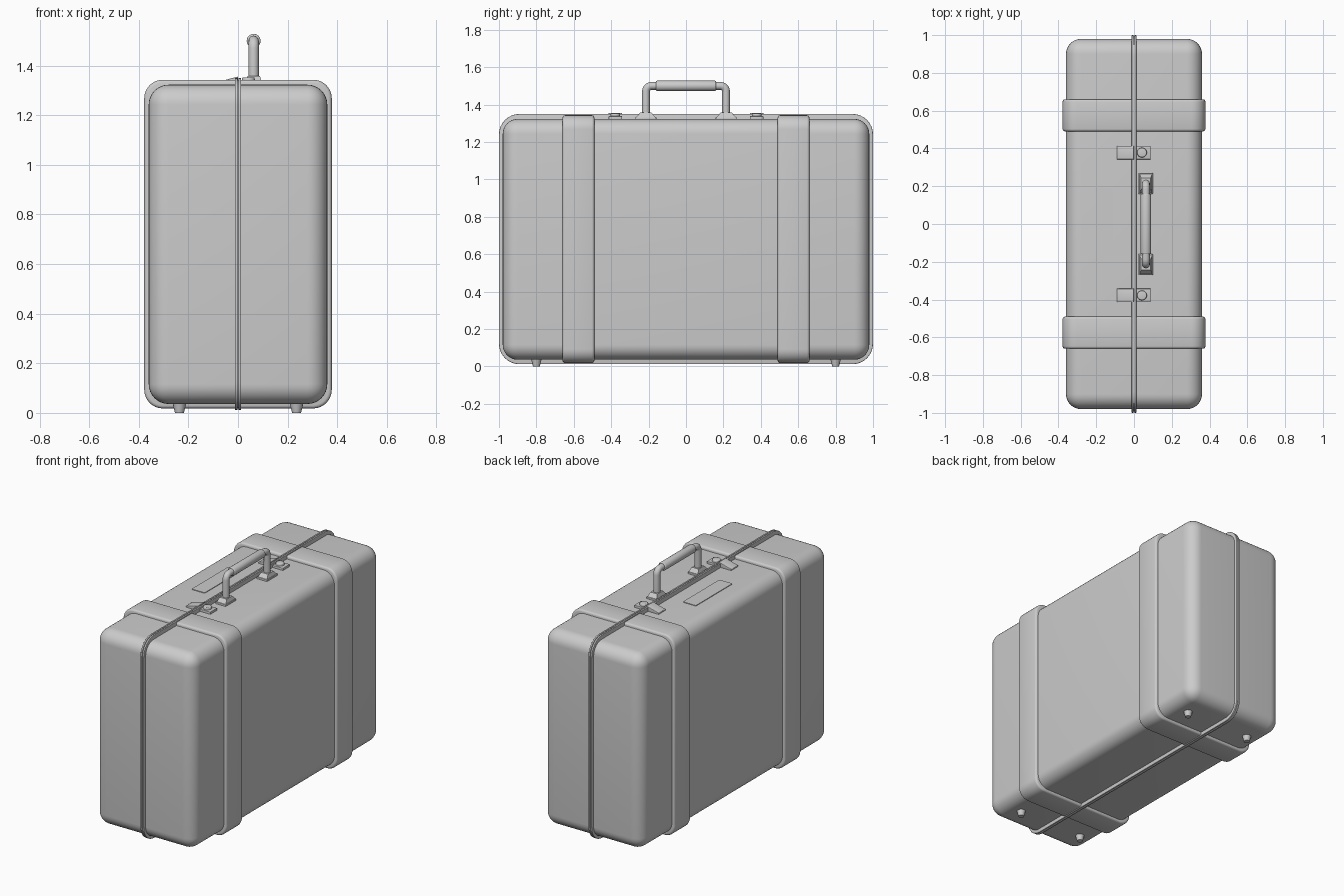
import bpy, bmesh, math
from mathutils import Vector, Matrix

if "Cube" in bpy.data.objects:
    bpy.data.objects.remove(bpy.data.objects["Cube"])

gray = bpy.data.materials.new("plain_gray")
gray.diffuse_color = (0.6, 0.6, 0.6, 1)
gray.use_nodes = True
gray.node_tree.nodes["Principled BSDF"].inputs["Base Color"].default_value = gray.diffuse_color


def finish(name, bm):
    """Turn a bmesh into a smooth-by-angle object."""
    bmesh.ops.recalc_face_normals(bm, faces=bm.faces[:])
    me = bpy.data.meshes.new(name)
    bm.to_mesh(me)
    bm.free()
    me.materials.append(gray)
    ob = bpy.data.objects.new(name, me)
    bpy.context.collection.objects.link(ob)
    smooth(ob)
    return ob


def smooth(ob):
    bpy.ops.object.select_all(action='DESELECT')
    ob.select_set(True)
    bpy.context.view_layer.objects.active = ob
    bpy.ops.object.shade_smooth_by_angle(angle=math.radians(35))


def box(name, lo, hi, radius=0, axis=None, edge=0, top=None, slope=None):
    """Box from lo to hi. axis: round only edges along that axis by radius, then
    soften the rest by edge. top: taper of the top. slope: z drop at the x=lo side."""
    lo, hi = Vector(lo), Vector(hi)
    bm = bmesh.new()
    bmesh.ops.create_cube(bm, size=1, matrix=Matrix.Translation((lo + hi) / 2)
                          @ Matrix.Diagonal((hi - lo).to_4d()))
    mid = (lo + hi) / 2
    for v in bm.verts:
        if v.co.z > mid.z:
            if top:
                v.co.x = mid.x + (v.co.x - mid.x) * top[0]
                v.co.y = mid.y + (v.co.y - mid.y) * top[1]
            if slope and v.co.x < mid.x:
                v.co.z -= slope
    if radius:
        edges = [e for e in bm.edges if axis is None or
                 abs((e.verts[0].co - e.verts[1].co).normalized()[axis]) > 0.9]
        bmesh.ops.bevel(bm, geom=edges, offset=radius, segments=8,
                        profile=0.5, affect='EDGES')
    if edge:
        bm.normal_update()
        edges = [e for e in bm.edges if e.calc_face_angle(0) > 0.7]
        bmesh.ops.bevel(bm, geom=edges, offset=edge, segments=3,
                        profile=0.5, affect='EDGES')
    return finish(name, bm)


def cylinder(name, center, r_low, r_high, length, along_y=False, edge=0, sides=24):
    bm = bmesh.new()
    rot = Matrix.Rotation(math.radians(90), 4, 'X') if along_y else Matrix()
    bmesh.ops.create_cone(bm, cap_ends=True, segments=sides, radius1=r_low,
                          radius2=r_high, depth=length,
                          matrix=Matrix.Translation(center) @ rot)
    if edge:
        edges = [e for e in bm.edges if e.calc_face_angle(0) > 1]
        bmesh.ops.bevel(bm, geom=edges, offset=edge, segments=3,
                        profile=0.5, affect='EDGES')
    return finish(name, bm)


# main shell
box("case_body", (-0.36, -0.98, 0.036), (0.36, 0.98, 1.323), 0.08)

# closing rim: two lips and a recessed seam
for side in (-1, 1):
    a, b = sorted((side * 0.0015, side * 0.013))
    box("rim_lip", (a, -1, 0.012), (b, 1, 1.35), 0.11, axis=0, edge=0.003)
box("rim_seam", (-0.003, -0.993, 0.018), (0.003, 0.993, 1.343), 0.105, axis=0)

for s in (-1, 1):
    # wrap-around straps
    y0, y1 = sorted((s * 0.49, s * 0.66))
    box("strap", (-0.378, y0, 0.018), (0.378, y1, 1.343), 0.075, axis=1, edge=0.013)
    # feet
    for x in (-0.236, 0.236):
        cylinder("foot", (x, s * 0.8, 0.022), 0.018, 0.029, 0.044, sides=16)
    # latch: sloping hasp, catch plate and round button
    y0, y1 = s * 0.378 - 0.036, s * 0.378 + 0.036
    box("latch_hasp", (-0.09, y0, 1.315), (0.0, y1, 1.356), edge=0.003, slope=0.024)
    box("latch_plate", (0.0, y0, 1.315), (0.088, y1, 1.338), edge=0.003)
    cylinder("latch_button", (0.042, s * 0.378, 1.34), 0.027, 0.025, 0.026, edge=0.005)
    # handle mounts
    yc = s * 0.215
    box("handle_mount", (0.023, yc - 0.056, 1.315), (0.1, yc + 0.056, 1.334), edge=0.003)
    box("handle_socket", (0.028, yc - 0.053, 1.33), (0.098, yc + 0.053, 1.358),
        top=(0.72, 0.55))

# bent handle bar
half, top_z, r = 0.214, 1.5, 0.03
arc = [(half - r + r * math.cos(t), top_z - r + r * math.sin(t))
       for t in [i * math.pi / 12 for i in range(7)]]
path = [(half, 1.33)] + arc
path += [(-y, z) for y, z in reversed(path)]
curve = bpy.data.curves.new("handle_bar", 'CURVE')
curve.dimensions = '3D'
curve.bevel_depth = 0.021
curve.bevel_resolution = 4
spline = curve.splines.new('POLY')
spline.points.add(len(path) - 1)
for p, (y, z) in zip(spline.points, path):
    p.co = (0.063, y, z, 1)
curve.materials.append(gray)
bar = bpy.data.objects.new("handle_bar", curve)
bpy.context.collection.objects.link(bar)
bpy.ops.object.select_all(action='DESELECT')
bar.select_set(True)
bpy.context.view_layer.objects.active = bar
bpy.ops.object.convert(target='MESH')
smooth(bpy.context.view_layer.objects.active)

# handle grip
cylinder("handle_grip", (0.063, 0, top_z), 0.028, 0.028, 0.32, along_y=True, edge=0.006)

# thin blank plate on the top
box("name_plate", (-0.205, -0.19, 1.318), (-0.11, 0.19, 1.327), 0.008, axis=2)
